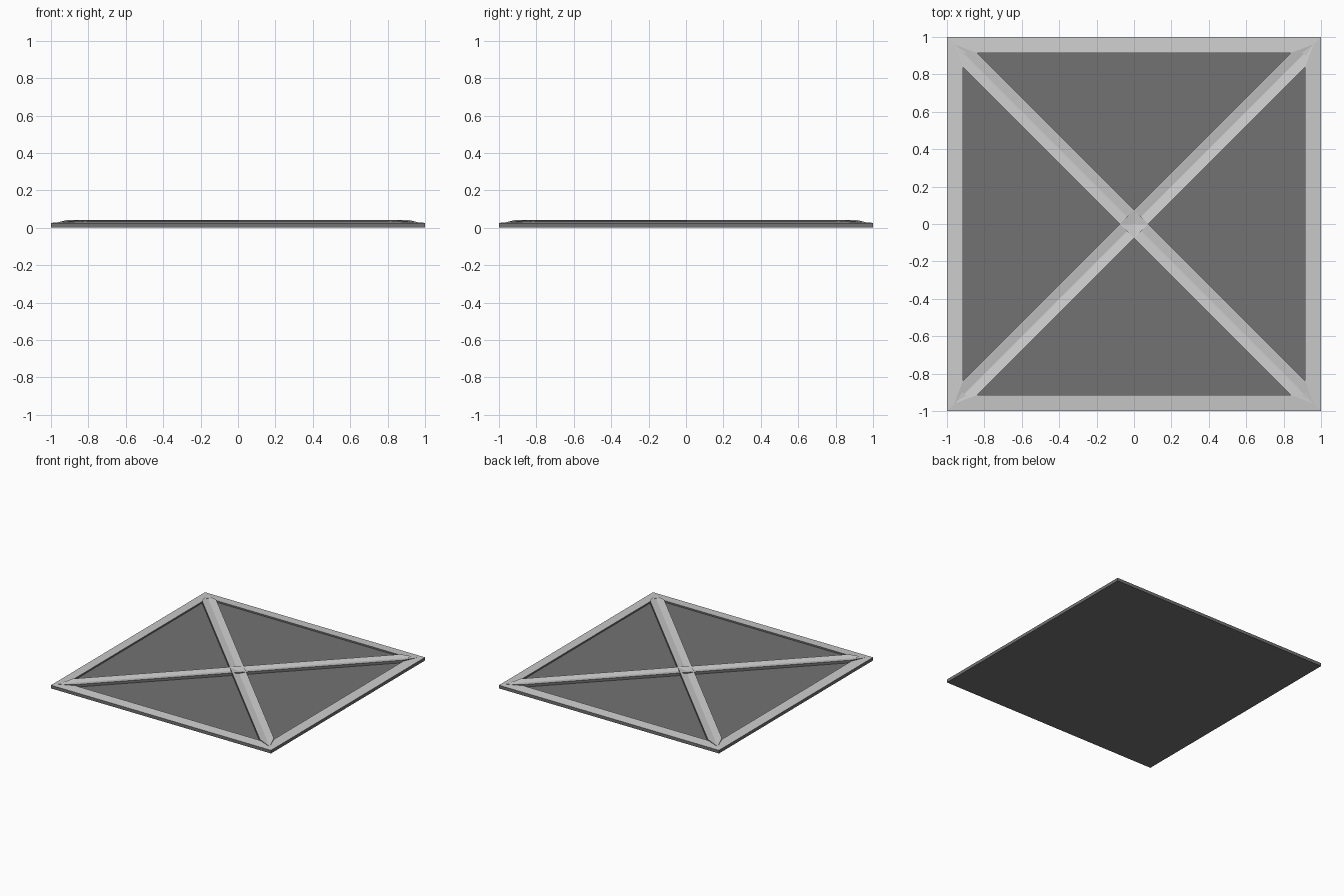
import bpy, bmesh
from math import pi
from mathutils import Matrix

if "Cube" in bpy.data.objects:
    bpy.data.objects.remove(bpy.data.objects["Cube"])

dark = bpy.data.materials.new("dark_grey")
dark.diffuse_color = (0.17, 0.17, 0.17, 1)
dark.use_nodes = True
dark.node_tree.nodes["Principled BSDF"].inputs["Base Color"].default_value = dark.diffuse_color
IN = 0.915            # inner edge of the border
RIM, LIP = 0.026, 0.033   # border height outside / inside
PANEL, EDGE, VALLEY = 0.02, 0.041, 0.031


def make(name, verts, faces, dark_faces=()):
    bm = bmesh.new()
    vs = [bm.verts.new(v) for v in verts]
    for i, f in enumerate(faces):
        bm.faces.new([vs[k] for k in f]).material_index = int(i in dark_faces)
    bmesh.ops.recalc_face_normals(bm, faces=bm.faces)
    me = bpy.data.meshes.new(name)
    bm.to_mesh(me)
    bm.free()
    me.materials.append(None)
    me.materials.append(dark)
    ob = bpy.data.objects.new(name, me)
    bpy.context.collection.objects.link(ob)
    return ob


def square(r, z):
    return [(-r, -r, z), (r, -r, z), (r, r, z), (-r, r, z)]


# Tray: dark base and sides, pale border sloping outward, dark recessed panel
verts = square(1, 0) + square(1, RIM) + square(IN, LIP) + square(IN, PANEL)
faces, dark_ids = [(0, 1, 2, 3), (12, 13, 14, 15)], [0, 1]
for ring in range(3):
    for i in range(4):
        j = (i + 1) % 4
        if ring != 1:
            dark_ids.append(len(faces))
        a = ring * 4
        faces.append((a + i, a + j, a + 4 + j, a + 4 + i))
make("framed_panel", verts, faces, dark_ids)

# Diagonal braces: raised strips with a shallow groove, ends tapering to a tip
TIP, END, HALF = 0.96 * 2 ** 0.5, (0.915 + 0.84) / 2 ** 0.5, 0.075 / 2 ** 0.5
low = 0.018
outline = [(-TIP, 0), (-END, -HALF), (END, -HALF), (TIP, 0), (END, HALF), (-END, HALF)]
top = [(x, y, EDGE if y else 0.030) for x, y in outline]
bottom = [(x, y, low) for x, y in outline]
verts = top + bottom + [(-END, 0, VALLEY), (END, 0, VALLEY)]
faces = [(12, 1, 2, 13), (12, 13, 4, 5), (0, 1, 12), (0, 12, 5), (3, 13, 2), (3, 4, 13),
         tuple(range(6, 12))]
faces += [(i, (i + 1) % 6, 6 + (i + 1) % 6, 6 + i) for i in range(6)]
for name, angle in (("rising_brace", pi / 4), ("falling_brace", -pi / 4)):
    ob = make(name, verts, faces, range(6, 13))
    ob.data.transform(Matrix.Rotation(angle, 4, 'Z'))
